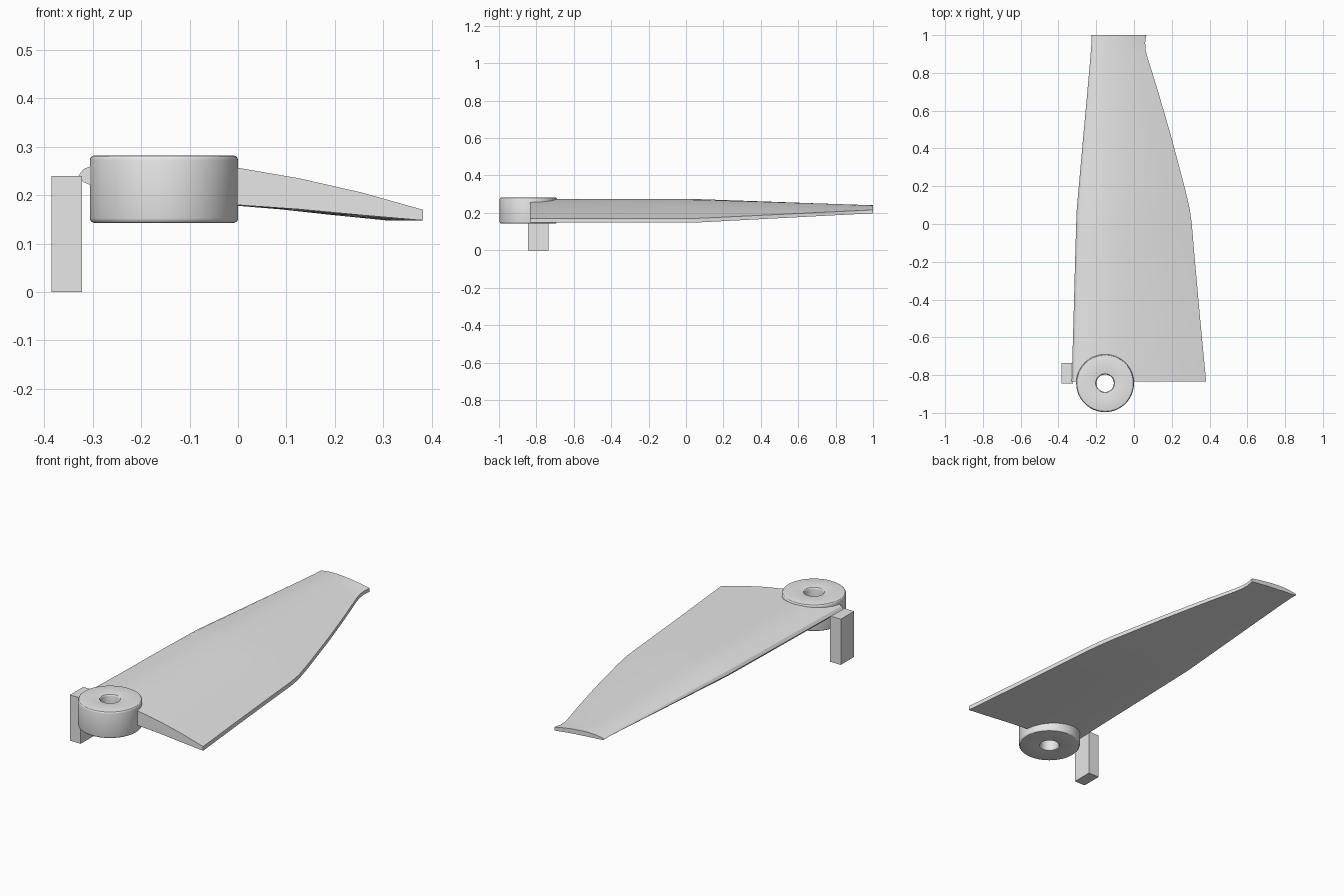
import bpy, bmesh, math
from mathutils import Vector

cube = bpy.data.objects.get("Cube")
if cube:
    bpy.data.objects.remove(cube, do_unlink=True)

grey = bpy.data.materials.new("plain grey")
grey.use_nodes = True
grey.diffuse_color = (0.8, 0.8, 0.8, 1)
grey.node_tree.nodes["Principled BSDF"].inputs["Base Color"].default_value = (0.8, 0.8, 0.8, 1)

HUB = Vector((-0.153, -0.843, 0))


def finish(name, bm, smooth=True):
    """Turn a bmesh into a named, coloured object."""
    bmesh.ops.recalc_face_normals(bm, faces=bm.faces)
    mesh = bpy.data.meshes.new(name)
    bm.to_mesh(mesh)
    bm.free()
    mesh.materials.append(grey)
    obj = bpy.data.objects.new(name, mesh)
    bpy.context.collection.objects.link(obj)
    bpy.ops.object.select_all(action='DESELECT')
    obj.select_set(True)
    bpy.context.view_layer.objects.active = obj
    if smooth:
        bpy.ops.object.shade_smooth_by_angle(angle=math.radians(30))
    return obj


def bridge(bm, a, b):
    for i in range(len(a)):
        j = (i + 1) % len(a)
        bm.faces.new((a[i], a[j], b[j], b[i]))


# Hub: closed ring profile turned around the vertical axis
def build_hub():
    bottom, top, outer, inner, soft = 0.143, 0.282, 0.153, 0.046, 0.009
    corners = [(inner, bottom, 1, 1), (outer, bottom, -1, 1),
               (outer, top, -1, -1), (inner, top, 1, -1)]
    profile = []
    for k, (r, z, sr, sz) in enumerate(corners):
        arc = []
        for i in range(4):
            a = math.pi / 2 * i / 3
            arc.append((r + sr * soft * (1 - math.cos(a)),
                        z + sz * soft * (1 - math.sin(a))))
        profile += arc if k % 2 == 0 else arc[::-1]
    bm = bmesh.new()
    steps = 64
    rings = []
    for s in range(steps):
        a = 2 * math.pi * s / steps
        rings.append([bm.verts.new((HUB.x + r * math.cos(a), HUB.y + r * math.sin(a), z))
                      for r, z in profile])
    for s in range(steps):
        bridge(bm, rings[s], rings[(s + 1) % steps])
    return finish("hub", bm)


# Blade: aerofoil section (chord fraction, root height, tip height) lofted along y
SECTION = [
    (0, 0.240, 0.228), (0.015, 0.254, 0.232), (0.05, 0.264, 0.235),
    (0.2, 0.274, 0.240), (0.33, 0.270, 0.241), (0.46, 0.257, 0.239),
    (0.64, 0.235, 0.234), (0.82, 0.206, 0.226), (1, 0.170, 0.216),
    (1, 0.148, 0.198), (0.82, 0.159, 0.204), (0.64, 0.171, 0.210),
    (0.46, 0.180, 0.214), (0.25, 0.195, 0.219), (0.05, 0.217, 0.223),
    (0.015, 0.227, 0.225)]

# Outline stations: y, leading edge x, trailing edge x
OUTLINE = [
    (-0.835, -0.33, 0.382), (-0.5, -0.32, 0.35), (-0.2, -0.312, 0.323),
    (0, -0.306, 0.306), (0.08, -0.303, 0.295), (0.18, -0.294, 0.272),
    (0.47, -0.268, 0.195), (0.7, -0.247, 0.128), (0.88, -0.231, 0.072),
    (0.92, -0.228, 0.062), (0.96, -0.225, 0.059), (1, -0.225, 0.065)]


def build_blade():
    bm = bmesh.new()
    loops = []
    for y, lead, trail in OUTLINE:
        t = max(0, (y - 0.05) / 0.95)
        loops.append([bm.verts.new((lead + (trail - lead) * u, y, zr + (zt - zr) * t))
                      for u, zr, zt in SECTION])
    for a, b in zip(loops, loops[1:]):
        bridge(bm, a, b)
    bm.faces.new(loops[0])
    bm.faces.new(loops[-1])
    return finish("blade", bm)


# Post: plain square-edged block beside the leading edge
def build_post():
    bm = bmesh.new()
    bmesh.ops.create_cube(bm, size=1)
    bmesh.ops.scale(bm, vec=(0.063, 0.11, 0.24), verts=bm.verts)
    bmesh.ops.translate(bm, vec=(-0.3535, -0.79, 0.12), verts=bm.verts)
    return finish("post", bm, smooth=False)


# Cutter: keeps the blade root out of the hub bore
def build_cutter():
    bm = bmesh.new()
    bmesh.ops.create_cone(bm, cap_ends=True, segments=48, radius1=0.1, radius2=0.1, depth=0.6)
    bmesh.ops.translate(bm, vec=HUB + Vector((0, 0, 0.2)), verts=bm.verts)
    obj = finish("bore_cutter", bm, smooth=False)
    obj.hide_render = True
    return obj


build_hub()
build_post()
blade = build_blade()
cutter = build_cutter()
cut = blade.modifiers.new("bore", 'BOOLEAN')
cut.operation = 'DIFFERENCE'
cut.solver = 'EXACT'
cut.object = cutter
bpy.ops.object.select_all(action='DESELECT')
blade.select_set(True)
bpy.context.view_layer.objects.active = blade
bpy.ops.object.modifier_apply(modifier=cut.name)
bpy.data.objects.remove(cutter, do_unlink=True)
